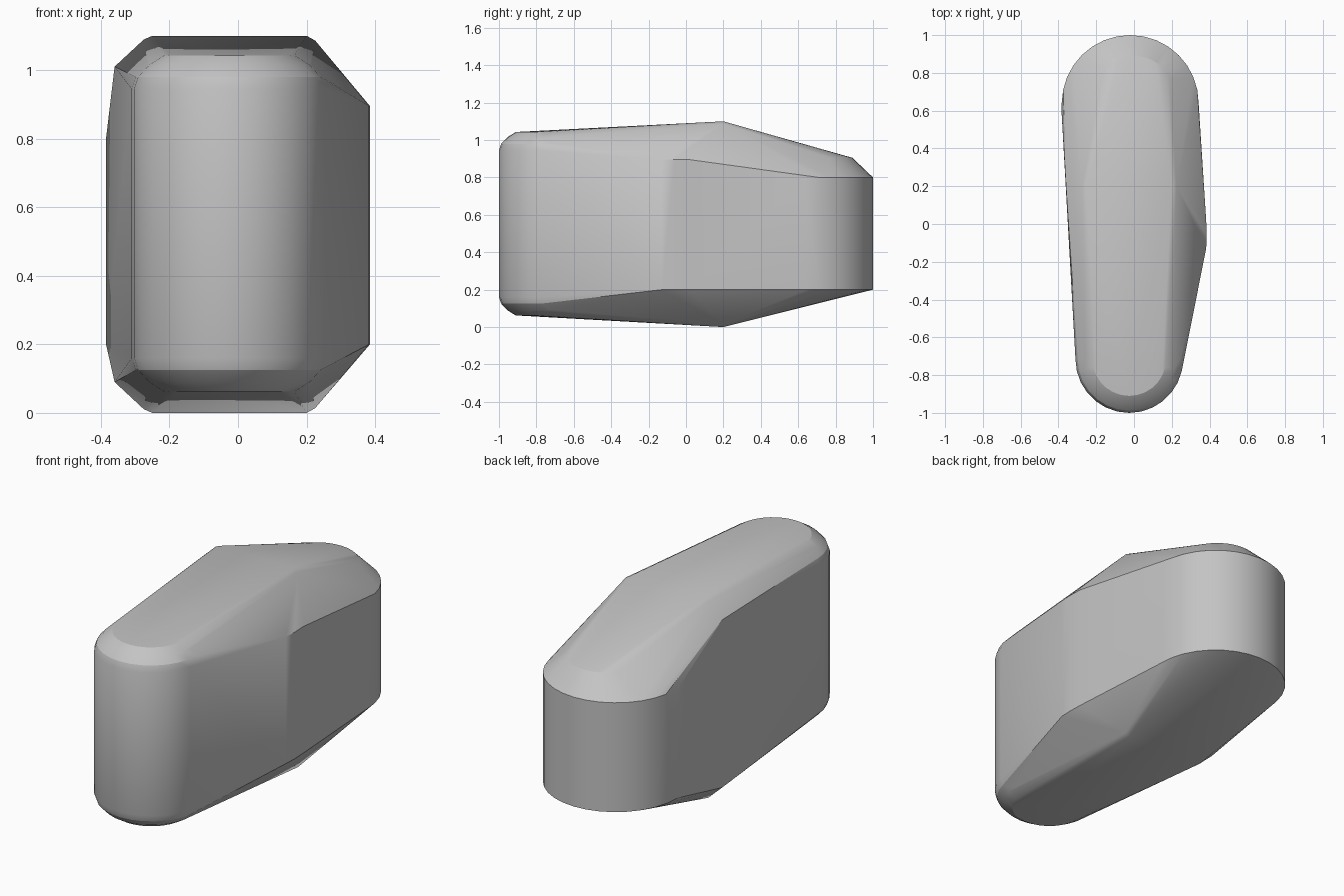
import bpy, bmesh
from math import sin, cos, pi

cube = bpy.data.objects.get("Cube")
if cube:
    bpy.data.objects.remove(cube, do_unlink=True)

mat = bpy.data.materials.new("plain grey")
mat.use_nodes = True
grey = (0.55, 0.55, 0.55, 1)
mat.diffuse_color = grey
mat.node_tree.nodes["Principled BSDF"].inputs["Base Color"].default_value = grey


def arc(cx, cy, rx, ry, z, start, end, steps=14):
    """Points along part of an ellipse at one height."""
    angles = [start + (end - start) * i / steps for i in range(steps + 1)]
    return [(cx + rx * cos(a), cy + ry * sin(a), z) for a in angles]


points = []

# Rounded front column with softened upper and lower rims
for inset, depth in ((0, 0.16), (0.012, 0.125), (0.045, 0.09), (0.09, 0.062)):
    r = 0.285 - inset
    for z in (depth, 1.105 - depth):
        points += arc(-0.025, -0.715, r, r, z, pi, 2 * pi)

# Broad back column with a sharp rim, and a sloping shoulder above it
for z in (0.2, 0.8):
    points += arc(-0.02, 0.64, 0.362, 0.36, z, 0, pi, 16)
    points.append((-0.385, 0.62, z))
points += arc(0.0, 0.66, 0.22, 0.23, 0.905, 0.15 * pi, 0.75 * pi)

# Top and bottom ridges with chamfered right-hand corners
for ridge, corner in ((1.1, 1.01), (0.0, 0.09)):
    points += [(-0.25, 0.2, ridge), (0.2, 0.2, ridge), (-0.36, 0.2, corner)]
    mid = 0.55
    points.append((-0.275, 0.2, ridge + (mid - ridge) * 0.02))
    points.append((0.225, 0.2, ridge + (mid - ridge) * 0.025))

# Bulging left flank
for y, x in ((-0.13, 0.382), (-0.06, 0.385), (0.02, 0.382)):
    points += [(x, y, 0.2), (x, y, 0.895)]

# Wrap one skin around all parts
bm = bmesh.new()
for p in points:
    bm.verts.new(p)
hull = bmesh.ops.convex_hull(bm, input=bm.verts)
loose = [v for v in bm.verts if not v.link_faces]
bmesh.ops.delete(bm, geom=loose, context='VERTS')
bmesh.ops.dissolve_limit(bm, angle_limit=0.01, verts=bm.verts, edges=bm.edges)
bmesh.ops.recalc_face_normals(bm, faces=bm.faces)

mesh = bpy.data.meshes.new("rounded_block")
bm.to_mesh(mesh)
bm.free()
mesh.materials.append(mat)
block = bpy.data.objects.new("rounded_block", mesh)
bpy.context.collection.objects.link(block)
bpy.context.view_layer.objects.active = block
block.select_set(True)
bpy.ops.object.shade_smooth_by_angle(angle=pi / 9)
